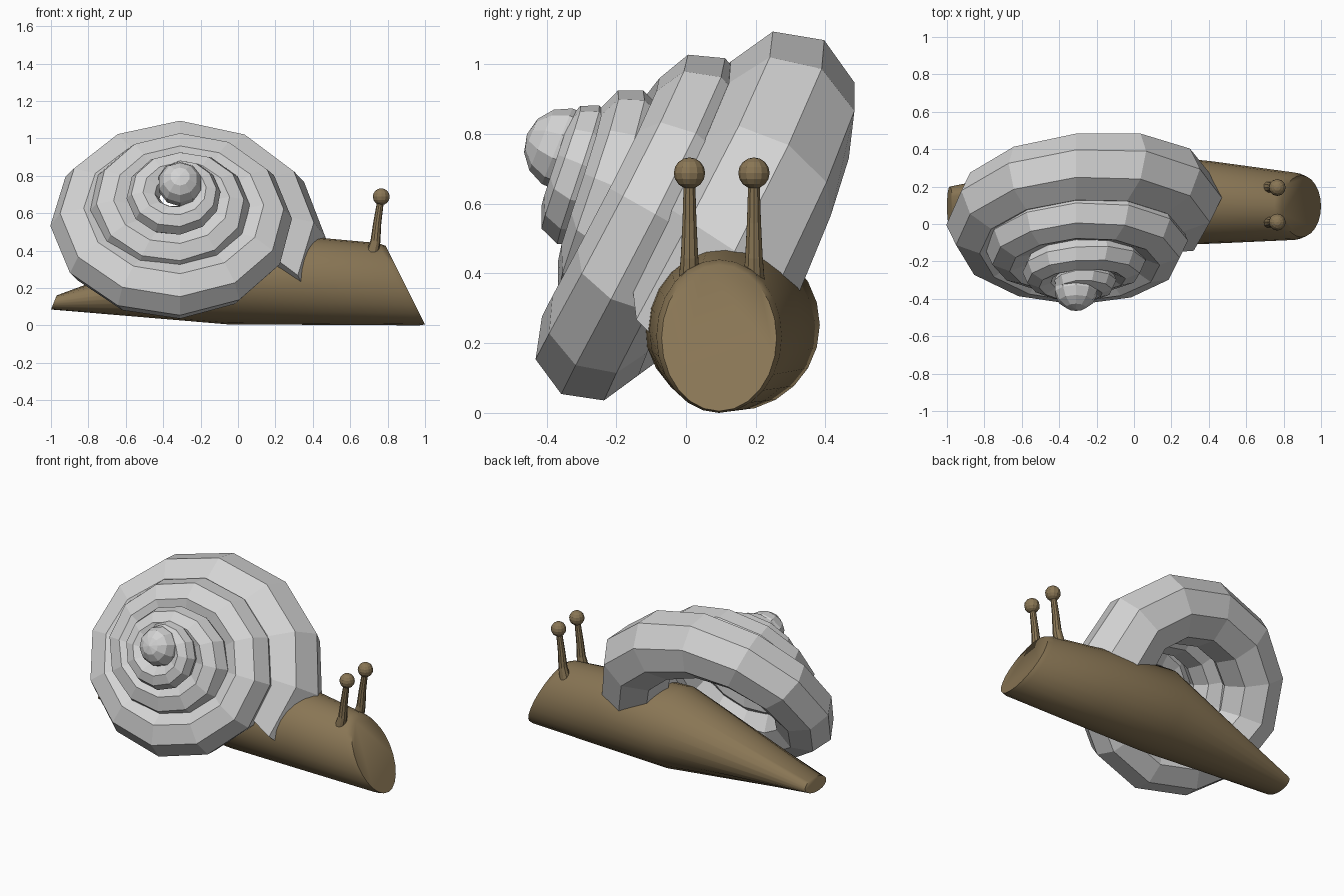
import bpy, bmesh
from math import sin, cos, pi, radians
from mathutils import Vector

if "Cube" in bpy.data.objects:
    bpy.data.objects.remove(bpy.data.objects["Cube"])


def material(name, rgb):
    m = bpy.data.materials.new(name)
    m.diffuse_color = (*rgb, 1)
    m.use_nodes = True
    m.node_tree.nodes["Principled BSDF"].inputs["Base Color"].default_value = m.diffuse_color
    return m


grey = material("shell grey", (0.65, 0.65, 0.65))
brown = material("body brown", (0.25, 0.18, 0.09))


def loft(name, rings, mat, smooth=None):
    """Skin a list of closed rings and cap both ends."""
    bm = bmesh.new()
    loops = [[bm.verts.new(p) for p in ring] for ring in rings]
    n = len(loops[0])
    for a, b in zip(loops, loops[1:]):
        for i in range(n):
            j = (i + 1) % n
            bm.faces.new((a[i], a[j], b[j], b[i]))
    bm.faces.new(loops[0][::-1])
    bm.faces.new(loops[-1])
    bmesh.ops.recalc_face_normals(bm, faces=bm.faces)
    return finish(name, bm, mat, smooth)


def finish(name, bm, mat, smooth=None):
    me = bpy.data.meshes.new(name)
    bm.to_mesh(me)
    bm.free()
    me.materials.append(mat)
    ob = bpy.data.objects.new(name, me)
    bpy.context.collection.objects.link(ob)
    if smooth:
        bpy.ops.object.select_all(action='DESELECT')
        ob.select_set(True)
        bpy.context.view_layer.objects.active = ob
        bpy.ops.object.shade_smooth_by_angle(angle=radians(smooth))
    return ob


def lerp_table(table, t):
    for a, b in zip(table, table[1:]):
        if t <= b[0]:
            f = (t - a[0]) / (b[0] - a[0])
            return [p + (q - p) * f for p, q in zip(a, b)][1:]
    return table[-1][1:]


# Shell: eight-sided tube wound round a tilted axis, shrinking to the apex
# turns from the mouth, spiral radius, tube radius, axis point y and z, tilt of the whorl
SPIRAL = [(-0.2, 0.58, 0.23, 0.20, 0.43, 33), (0, 0.56, 0.22, 0.14, 0.465, 33),
          (0.25, 0.54, 0.195, 0.05, 0.515, 32), (0.75, 0.49, 0.162, -0.06, 0.55, 31),
          (1.25, 0.405, 0.14, -0.115, 0.59, 28), (1.75, 0.305, 0.12, -0.155, 0.63, 23),
          (2.25, 0.225, 0.095, -0.23, 0.66, 22), (2.75, 0.17, 0.082, -0.285, 0.695, 22),
          (3.25, 0.11, 0.07, -0.31, 0.73, 22), (3.5, 0.05, 0.06, -0.33, 0.74, 22)]
rings = []
for k in range(-1, 43):
    t = k / 12
    rad, tube, y, z, tilt = lerp_table(SPIRAL, t)
    tilt = radians(tilt)
    axis = Vector((0, -cos(tilt), sin(tilt)))
    c, s = cos(2 * pi * t), sin(2 * pi * t)
    out = Vector((c, s * sin(tilt), s * cos(tilt)))
    mid = Vector((-0.31, y, z)) + rad * Vector((out.x, 0.85 * out.y, 0.85 * out.z))
    rings.append([mid + tube * (cos(a) * out + sin(a) * axis)
                  for a in (i * pi / 4 for i in range(8))])
loft("shell", rings, grey)

# Rounded tip of the shell
bm = bmesh.new()
bmesh.ops.create_uvsphere(bm, u_segments=10, v_segments=7, radius=0.12)
bmesh.ops.rotate(bm, verts=bm.verts, matrix=axis.to_track_quat('Z', 'Y').to_matrix())
bmesh.ops.translate(bm, verts=bm.verts, vec=(-0.31, -0.345, 0.755))
finish("shell_tip", bm, grey)

# Body: oval sections; x at the bottom, x at the top, y centre, half width, z low, z high
SECTIONS = [(-1.0, -0.97, 0.095, 0.105, 0.085, 0.16),
            (-0.05, -0.05, 0.132, 0.252, 0.005, 0.50),
            (0.42, 0.42, 0.115, 0.22, 0.003, 0.47),
            (0.97, 0.75, 0.095, 0.18, 0.0, 0.44),
            (1.0, 0.79, 0.095, 0.165, 0.005, 0.425)]
N = 24
rings = []
for xb, xt, yc, w, lo, hi in SECTIONS:
    ring = []
    for i in range(N):
        a = 2 * pi * i / N
        f = (1 + sin(a)) / 2
        ring.append((xb + (xt - xb) * f, yc + w * cos(a), lo + (hi - lo) * f))
    rings.append(ring)
loft("body", rings, brown, 50)

# Eye stalks: bent tapered tubes with a ball on each end
PATH = [(0.715, 0.37, 0.033), (0.735, 0.45, 0.026), (0.745, 0.55, 0.021), (0.763, 0.67, 0.017)]
for side, y in (("left", 0.195), ("right", 0.01)):
    rings = [[(x + r * cos(a), y + r * sin(a), z - 0.3 * r * cos(a))
              for a in (2 * pi * i / 10 for i in range(10))] for x, z, r in PATH]
    loft(side + "_eye_stalk", rings, brown)
    bm = bmesh.new()
    bmesh.ops.create_uvsphere(bm, u_segments=12, v_segments=8, radius=0.045)
    bmesh.ops.translate(bm, verts=bm.verts, vec=(0.766, y, 0.688))
    finish(side + "_eye", bm, brown)
